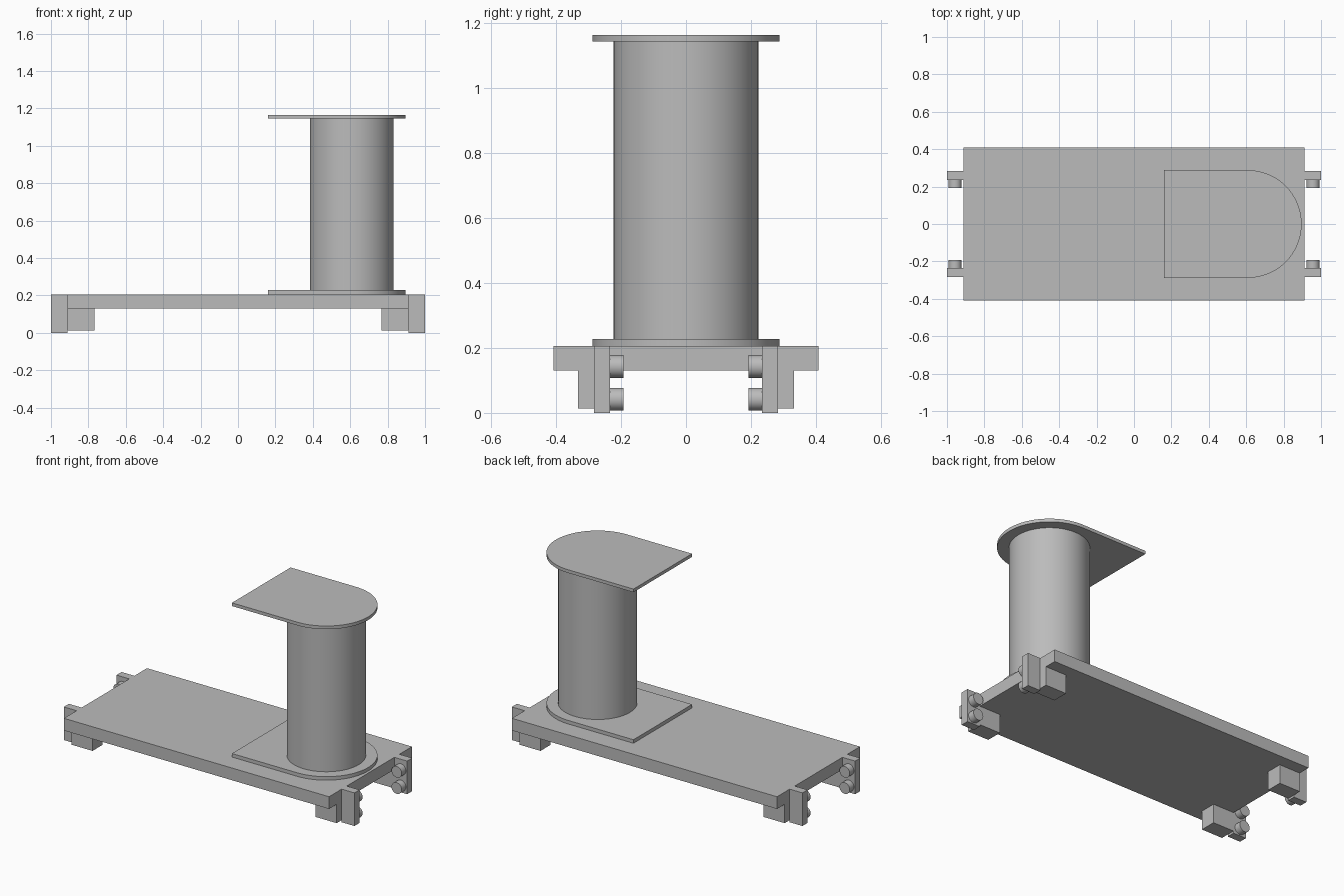
import bpy, bmesh, math
from mathutils import Matrix

cube = bpy.data.objects.get("Cube")
if cube:
    bpy.data.objects.remove(cube, do_unlink=True)

grey = bpy.data.materials.new("plain_grey")
grey.use_nodes = True
GREY = (0.5, 0.5, 0.5, 1)
grey.diffuse_color = GREY
grey.node_tree.nodes["Principled BSDF"].inputs["Base Color"].default_value = GREY


def finish(name, bm, smooth=False):
    bmesh.ops.recalc_face_normals(bm, faces=bm.faces)
    mesh = bpy.data.meshes.new(name)
    bm.to_mesh(mesh)
    bm.free()
    mesh.materials.append(grey)
    ob = bpy.data.objects.new(name, mesh)
    bpy.context.collection.objects.link(ob)
    if smooth:
        bpy.ops.object.select_all(action='DESELECT')
        ob.select_set(True)
        bpy.context.view_layer.objects.active = ob
        bpy.ops.object.shade_smooth_by_angle(angle=math.radians(30))
    return ob


def box(name, xs, ys, zs):
    bm = bmesh.new()
    bmesh.ops.create_cube(bm, size=1)
    for v in bm.verts:
        v.co = [(a + b) / 2 + c * (b - a) for c, (a, b) in zip(v.co, (xs, ys, zs))]
    return finish(name, bm)


def cylinder(name, centre, radius, depth, segments, turn=0):
    bm = bmesh.new()
    bmesh.ops.create_cone(bm, cap_ends=True, segments=segments, radius1=radius,
                          radius2=radius, depth=depth,
                          matrix=Matrix.Translation(centre) @ Matrix.Rotation(turn, 4, 'X'))
    return finish(name, bm, True)


def rounded_plate(name, z0, z1, steps=48):
    # Square at one end, half round at the other
    profile = [(0.16, 0.288), (0.16, -0.288)]
    for i in range(steps + 1):
        a = math.pi * (i / steps - 0.5)
        profile.append((POST_X + 0.288 * math.cos(a), 0.288 * math.sin(a)))
    bm = bmesh.new()
    face = bm.faces.new([bm.verts.new((x, y, z0)) for x, y in profile])
    top = bmesh.ops.extrude_face_region(bm, geom=[face])["geom"]
    bmesh.ops.translate(bm, vec=(0, 0, z1 - z0),
                        verts=[g for g in top if isinstance(g, bmesh.types.BMVert)])
    return finish(name, bm, True)


POST_X = 0.608

# Deck and post with end plates
box("deck", (-0.912, 0.912), (-0.408, 0.408), (0.13, 0.206))
rounded_plate("lower_plate", 0.206, 0.228)
rounded_plate("upper_plate", 1.145, 1.165)
cylinder("post", (POST_X, 0, 0.6865), 0.223, 0.917, 96)

# Corner brackets, each with a block, an end plate and two pegs
for sx, end in ((-1, "right"), (1, "left")):
    for sy, side in ((-1, "front"), (1, "back")):
        tag = f"{side}_{end}"
        box("block_" + tag, sorted((sx * 0.768, sx * 0.912)),
            sorted((sy * 0.234, sy * 0.333)), (0.013, 0.13))
        box("end_plate_" + tag, sorted((sx * 0.912, sx)),
            sorted((sy * 0.234, sy * 0.284)), (0, 0.206))
        for z, level in ((0.042, "lower"), (0.143, "upper")):
            cylinder(f"{level}_peg_{tag}", (sx * 0.957, sy * 0.213, z),
                     0.035, 0.042, 32, math.pi / 2)
